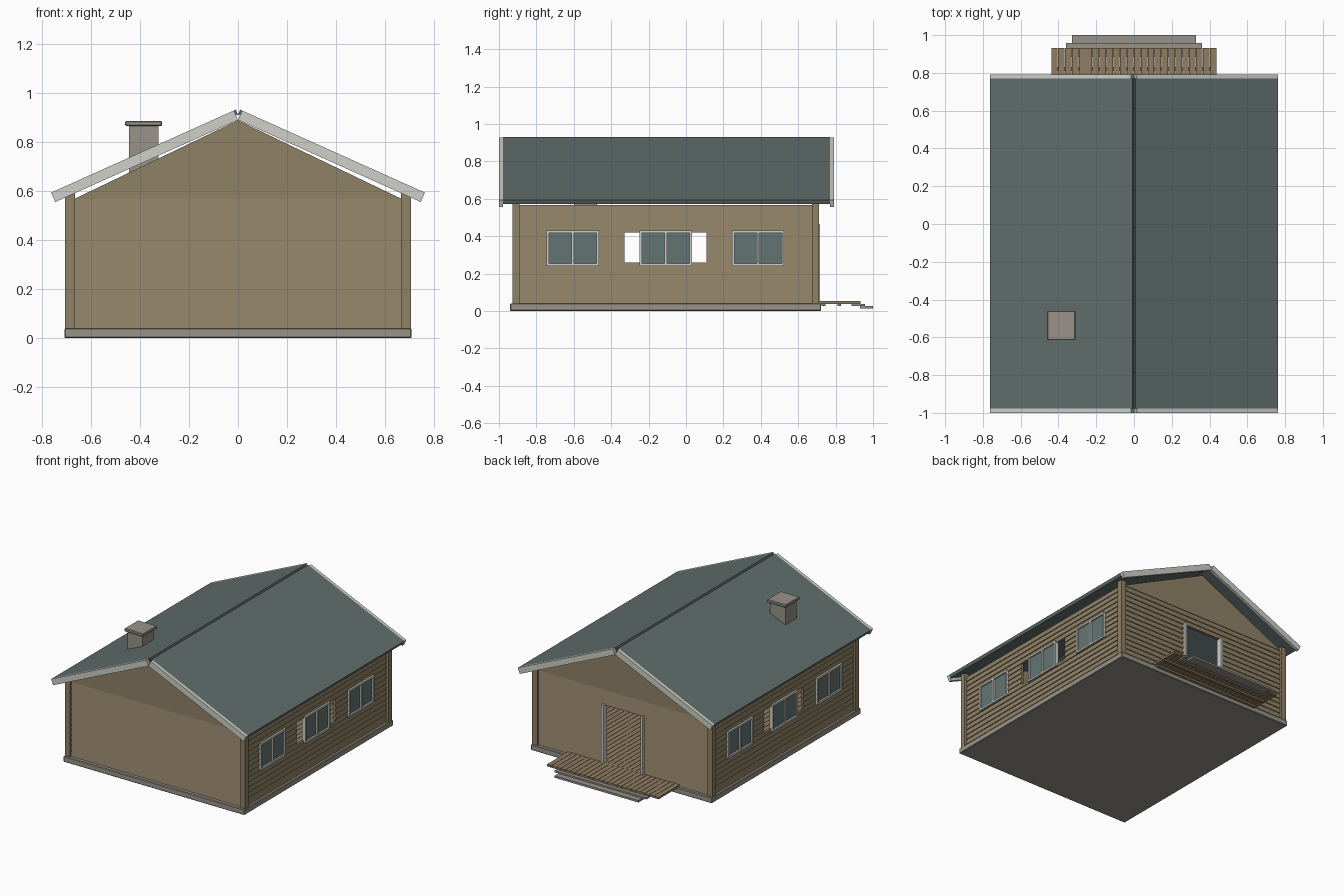
import bpy, bmesh, math

cube = bpy.data.objects.get("Cube")
if cube:
    bpy.data.objects.remove(cube, do_unlink=True)


def material(name, rgb):
    lin = [((c / 255 + 0.055) / 1.055) ** 2.4 for c in rgb] + [1]
    m = bpy.data.materials.new(name)
    m.use_nodes = True
    m.diffuse_color = lin
    m.node_tree.nodes["Principled BSDF"].inputs["Base Color"].default_value = lin
    return m


wood = material("tan wood", (143, 129, 102))
deck_wood = material("deck wood", (143, 125, 98))
slate = material("slate roof", (96, 110, 108))
glass_mat = material("window glass", (100, 116, 116))
trim = material("pale trim", (205, 208, 199))
stone = material("grey stone", (152, 147, 138))


def prism(bm, pts, axis, a, b):
    """Extrude a 2D profile along an axis from a to b."""
    place = {"x": lambda p, q, t: (t, p, q),
             "y": lambda p, q, t: (p, t, q),
             "z": lambda p, q, t: (p, q, t)}[axis]
    ends = [[bm.verts.new(place(p, q, t)) for p, q in pts] for t in (a, b)]
    bm.faces.new(ends[0])
    bm.faces.new(ends[1])
    n = len(pts)
    for i in range(n):
        j = (i + 1) % n
        bm.faces.new((ends[0][i], ends[0][j], ends[1][j], ends[1][i]))


def box(bm, x0, x1, y0, y1, z0, z1):
    prism(bm, [(x0, y0), (x1, y0), (x1, y1), (x0, y1)], "z", z0, z1)


def finish(name, bm, mat, bevel=0):
    bmesh.ops.recalc_face_normals(bm, faces=bm.faces)
    mesh = bpy.data.meshes.new(name)
    bm.to_mesh(mesh)
    bm.free()
    mesh.materials.append(mat)
    ob = bpy.data.objects.new(name, mesh)
    bpy.context.collection.objects.link(ob)
    if bevel:
        mod = ob.modifiers.new("edge", "BEVEL")
        mod.width = bevel
        mod.segments = 1
    return ob


def boxes(name, mat, dims, bevel=0):
    bm = bmesh.new()
    for d in dims:
        box(bm, *d)
    finish(name, bm, mat, bevel)


# Main dimensions
WX, Y0, Y1 = 0.69, -0.915, 0.70
BASE, EAVE, PEAK = 0.04, 0.566, 0.888
PITCH = 0.0365
LEVELS = [BASE] + [EAVE - PITCH * i for i in range(14, -1, -1)]


def siding(name, axis, face, out, u0, u1, openings):
    """Lapped boards along one wall, split round its openings (u0, u1, z0, z1)."""
    bm = bmesh.new()
    for lo, hi in zip(LEVELS, LEVELS[1:]):
        inner = {z for o in openings for z in o[2:] if lo < z < hi}
        cuts = sorted(inner | {lo, hi})
        for za, zb in zip(cuts, cuts[1:]):
            mid = (za + zb) / 2
            holes = sorted(o[:2] for o in openings if o[2] < mid < o[3])
            marks = [u0] + [u for h in holes for u in h] + [u1]
            lap = [face - out * 0.006 * (z - lo) / PITCH for z in (za, zb)]
            back = face - out * 0.02
            profile = [(back, za), (lap[0], za), (lap[1], zb), (back, zb)]
            for a, b in zip(marks[::2], marks[1::2]):
                prism(bm, profile, axis, a, b)
    finish(name, bm, wood)


# Foundation and interior floor
boxes("foundation", stone, [(-0.708, 0.708, -0.94, 0.722, 0, BASE)], 0.004)
floor_w = 0.0365
boxes("floor_boards", deck_wood,
      [(i * floor_w - 0.017, i * floor_w + 0.017, Y0 + 0.02, Y1 - 0.005, BASE - 0.005, 0.052)
       for i in range(-18, 19)])

# Walls
WINDOWS = (-0.605, -0.108, 0.385)
HALF, WZ0, WZ1 = 0.14, 0.24, 0.43
side_holes = [(y - 0.13, y + 0.13, 0.25, 0.42) for y in WINDOWS]
side_holes[1] = (-0.328, 0.11, 0.26, 0.42)
for s, side in ((1, "left"), (-1, "right")):
    siding(side + "_wall", "y", s * WX, s, Y0 + 0.02, Y1 - 0.02, side_holes)
siding("front_wall", "x", Y0, -1, -0.67, 0.67, [])
siding("back_wall", "x", Y1, 1, -0.67, 0.67, [(-0.15, 0.15, BASE, 0.46)])

# Gables
bm = bmesh.new()
for a, b in ((Y0 + 0.002, Y0 + 0.02), (Y1 - 0.02, Y1 - 0.002)):
    prism(bm, [(-0.67, EAVE), (0.67, EAVE), (0, PEAK)], "y", a, b)
finish("gables", bm, wood)

# Corner posts
boxes("corner_posts", wood,
      [(min(s * 0.665, s * 0.705), max(s * 0.665, s * 0.705), y, y + 0.038, BASE, 0.59)
       for s in (-1, 1) for y in (-0.927, 0.673)])

# Windows on both long sides
frames, panes = [], []
for s in (-1, 1):
    def xs(a, b):
        return min(s * a, s * b), max(s * a, s * b)
    f, g = xs(0.674, 0.701), xs(0.68, 0.69)
    for y in WINDOWS:
        frames += [(*f, y - HALF, y + HALF, z, z + 0.013) for z in (WZ0, WZ1 - 0.013)]
        frames += [(*f, y + c - 0.0065, y + c + 0.0065, WZ0 + 0.013, WZ1 - 0.013)
                   for c in (-HALF + 0.0065, 0, HALF - 0.0065)]
        panes.append((*g, y - HALF + 0.01, y + HALF - 0.01, WZ0 + 0.01, WZ1 - 0.01))
boxes("window_frames", trim, frames)
boxes("window_panes", glass_mat, panes)

# Door jambs
boxes("door_jambs", trim,
      [(c - 0.009, c + 0.009, Y1 - 0.025, Y1 + 0.016, BASE, 0.465) for c in (-0.154, 0.154)])

# Roof slabs and barge boards
ANGLE = math.atan(0.449)
SN, CS = math.sin(ANGLE), math.cos(ANGLE)
EX, EZ = 0.762, 0.593


def slope(s, t):
    """Cross-section of one roof side, t thick, square-ended at the ridge."""
    rx = t * SN
    rz = EZ + (EX - rx) * math.tan(ANGLE)
    pts = [(rx, rz), (EX, EZ), (EX - t * SN, EZ - t * CS), (0, rz - t * CS)]
    return [(s * x, z) for x, z in pts]


for name, mat, t, spans in (("roof_slabs", slate, 0.022, [(-0.978, 0.77)]),
                            ("barge_boards", trim, 0.042, [(-1, -0.978), (0.77, 0.792)])):
    bm = bmesh.new()
    for s in (-1, 1):
        for a, b in spans:
            prism(bm, slope(s, t), "y", a, b)
    finish(name, bm, mat)

# Chimney
boxes("chimney", stone, [(-0.445, -0.325, -0.6, -0.475, 0.565, 0.868)])
boxes("chimney_cap", stone, [(-0.46, -0.31, -0.615, -0.46, 0.864, 0.885)], 0.004)

# Back deck and steps
boxes("deck_boards", deck_wood,
      [(-0.438 + i * floor_w, -0.404 + i * floor_w, Y1 - 0.005, 0.932, 0.038, 0.052)
       for i in range(24)])
boxes("deck_joists", deck_wood, [(-0.42, 0.42, y, y + 0.02, 0.026, 0.038) for y in (0.725, 0.81)])
boxes("deck_steps", stone, [(-0.36, 0.36, 0.885, 0.957, 0.026, 0.037),
                            (-0.328, 0.328, 0.93, 1.0, 0.012, 0.026)])
